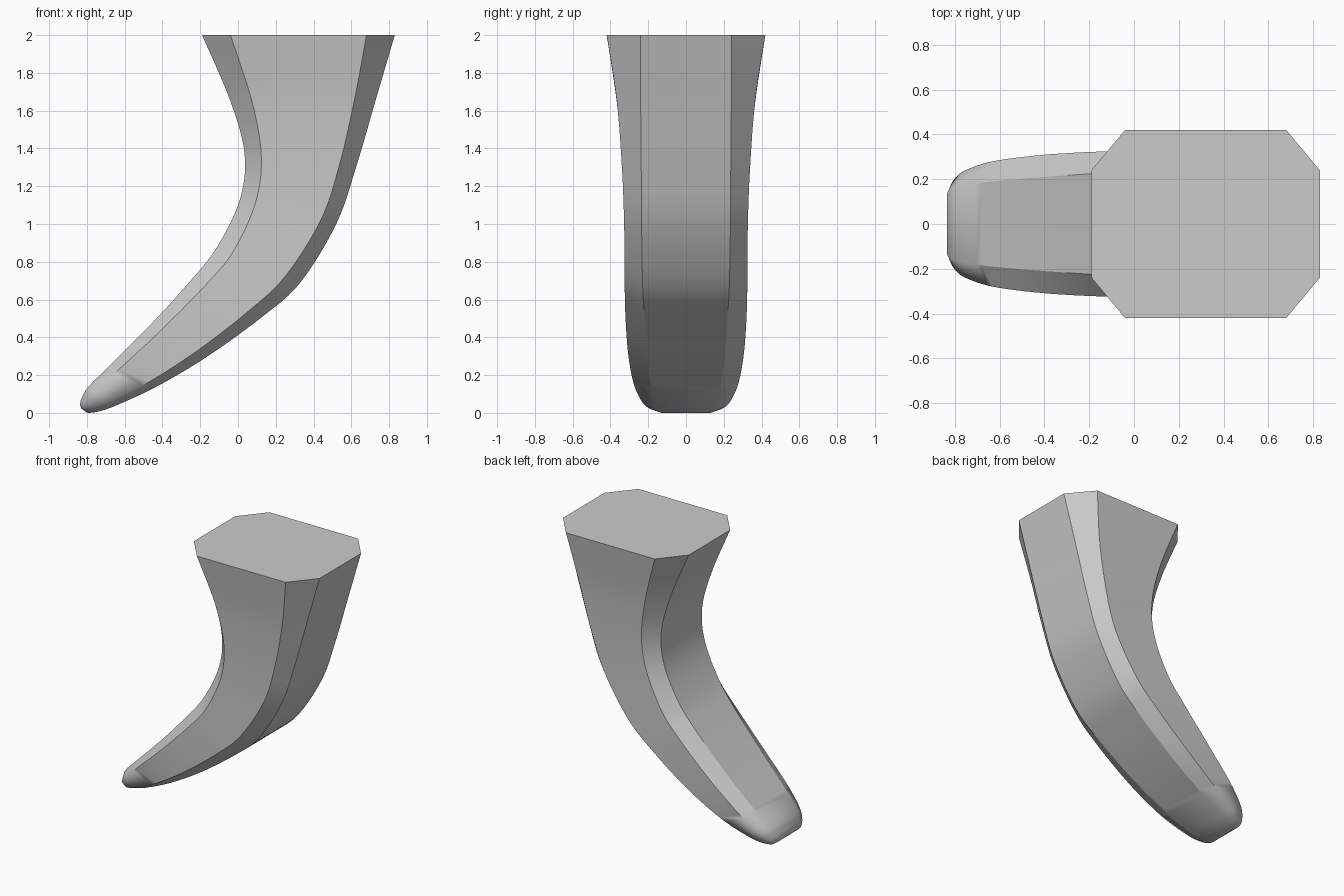
import bpy, bmesh

cube = bpy.data.objects.get("Cube")
if cube:
    bpy.data.objects.remove(cube)

# Sections from root to tip: inner x, z, outer x, z, half width, flat half width, bevel share
SECTIONS = [
    (-.19, 2.0, .83, 2.0, .42, .24, .147),
    (-.04, 1.65, .73, 1.66, .367, .24, .147),
    (.035, 1.37, .625, 1.30, .34, .237, .15),
    (.01, 1.13, .52, 1.0, .328, .235, .16),
    (-.11, .88, .33, .69, .325, .23, .18),
    (-.26, .69, .13, .51, .322, .22, .18),
    (-.47, .46, -.16, .30, .308, .205, .18),
    (-.68, .25, -.42, .145, .28, .185, .19),
    (-.79, .14, -.62, .05, .24, .165, .22),
    (-.825, .085, -.72, .012, .205, .145, .25),
    (-.836, .045, -.785, .0, .165, .13, .28),
    (-.828, .022, -.805, .005, .13, .1, .3),
]
STEPS = 6
SHARP_END = 7.3  # ridges melt into the rounded tip after this section


def spline(p, q, r, s, t):
    """Smooth curve from q to r, applied to every section value."""
    return [b + .5 * t * (c - a + t * (2*a - 5*b + 4*c - d + t * (3*(b - c) + d - a)))
            for a, b, c, d in zip(p, q, r, s)]


def octagon(bm, section):
    ax, az, bx, bz, wide, flat, f = section
    outline = [(0, -flat), (f, -wide), (1 - f, -wide), (1, -flat),
               (1, flat), (1 - f, wide), (f, wide), (0, flat)]
    return [bm.verts.new((ax + (bx - ax) * u, y, az + (bz - az) * u)) for u, y in outline]


# Interpolated rings along the claw
bm = bmesh.new()
last = len(SECTIONS) - 1
rings = []
for i in range(last):
    keys = [SECTIONS[max(0, min(last, i + k))] for k in (-1, 0, 1, 2)]
    for j in range(STEPS):
        rings.append(octagon(bm, spline(*keys, j / STEPS)))
rings.append(octagon(bm, SECTIONS[-1]))

# Skin and end caps
for a, b in zip(rings, rings[1:]):
    for k in range(8):
        n = (k + 1) % 8
        bm.faces.new((a[k], a[n], b[n], b[k]))
root = bm.faces.new(rings[0])
bm.faces.new(rings[-1][::-1])
bmesh.ops.recalc_face_normals(bm, faces=bm.faces[:])

# Smooth along the length, crisp along the ridges and the root rim
for face in bm.faces:
    face.smooth = True
root.smooth = False
for edge in root.edges:
    edge.smooth = False
for a, b in zip(rings[:int(SHARP_END * STEPS)], rings[1:]):
    for u, v in zip(a, b):
        bm.edges.get((u, v)).smooth = False

mesh = bpy.data.meshes.new("claw")
bm.to_mesh(mesh)
bm.free()
claw = bpy.data.objects.new("claw", mesh)
bpy.context.collection.objects.link(claw)

# Plain grey
grey = bpy.data.materials.new("light_grey")
grey.use_nodes = True
colour = (.6, .6, .6, 1)
grey.diffuse_color = colour
grey.node_tree.nodes["Principled BSDF"].inputs["Base Color"].default_value = colour
mesh.materials.append(grey)
